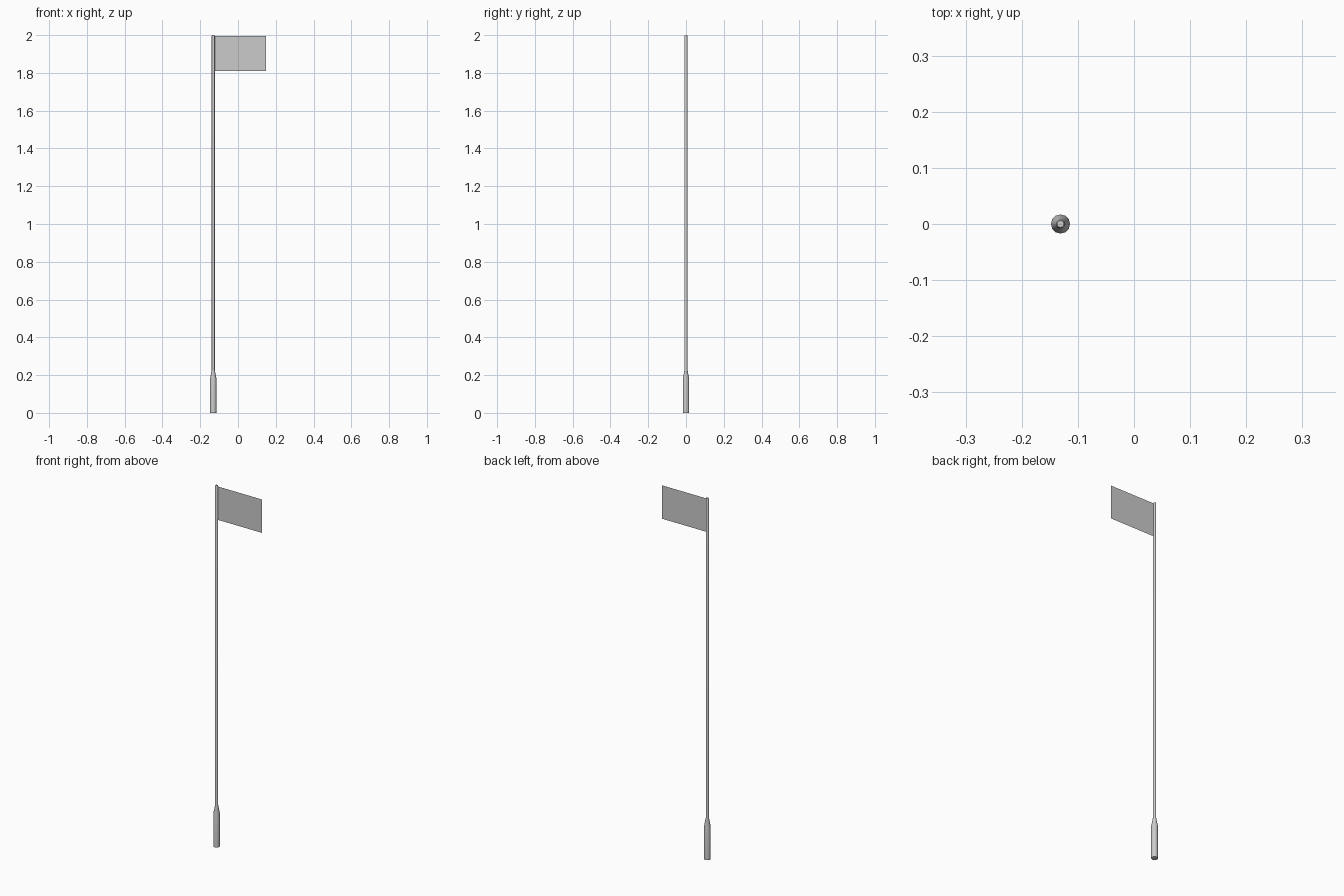
import bpy, bmesh, math

if "Cube" in bpy.data.objects:
    bpy.data.objects.remove(bpy.data.objects["Cube"])

POLE_X = -0.131
SIDES = 12


def make_object(name, bm):
    mesh = bpy.data.meshes.new(name)
    bmesh.ops.recalc_face_normals(bm, faces=bm.faces[:])
    bm.to_mesh(mesh)
    bm.free()
    obj = bpy.data.objects.new(name, mesh)
    bpy.context.collection.objects.link(obj)
    return obj


def lathe(name, profile):
    """Closed round part from (radius, height) pairs around the pole axis."""
    bm = bmesh.new()
    rings = []
    for r, z in profile:
        rings.append([bm.verts.new((POLE_X + r * math.cos(2 * math.pi * i / SIDES),
                                    r * math.sin(2 * math.pi * i / SIDES), z))
                      for i in range(SIDES)])
    for a, b in zip(rings, rings[1:]):
        for i in range(SIDES):
            j = (i + 1) % SIDES
            bm.faces.new((a[i], a[j], b[j], b[i]))
    bm.faces.new(rings[0][::-1])
    bm.faces.new(rings[-1])
    obj = make_object(name, bm)
    bpy.ops.object.select_all(action='DESELECT')
    obj.select_set(True)
    bpy.context.view_layer.objects.active = obj
    bpy.ops.object.shade_smooth_by_angle(angle=math.radians(35))
    return obj


# Pole with its thicker foot and slightly chamfered tip, one continuous skin
lathe("pole", [(0.017, 0), (0.017, 0.18), (0.008, 0.228),
               (0.008, 1.995), (0.006, 2.0)])

# Flat single-sheet flag
bm = bmesh.new()
bm.faces.new([bm.verts.new((x, 0, z)) for x, z in
              ((POLE_X + 0.006, 1.81), (0.147, 1.81), (0.147, 1.995), (POLE_X + 0.006, 1.995))])
make_object("flag", bm)
